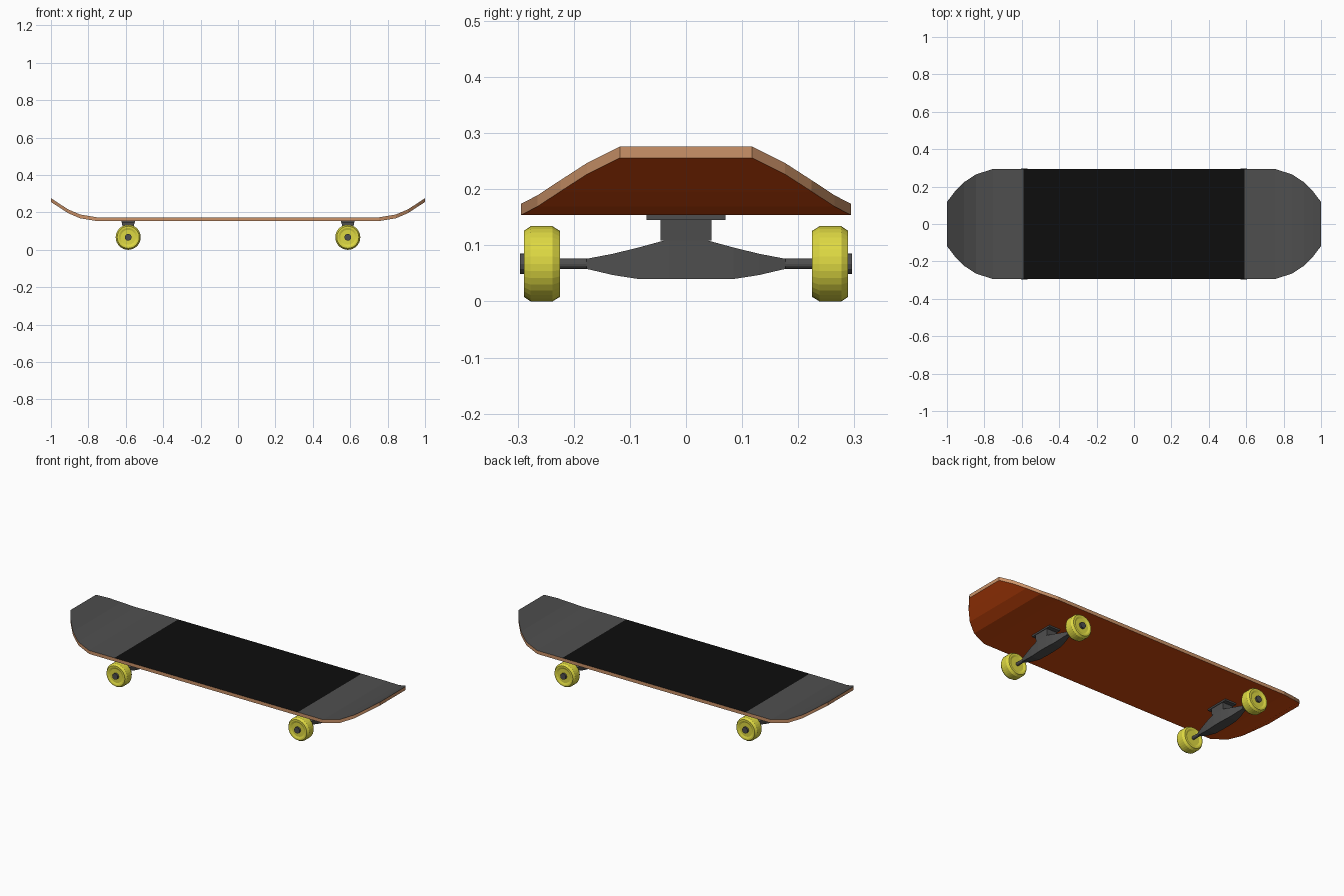
import bpy, bmesh, math

if "Cube" in bpy.data.objects:
    bpy.data.objects.remove(bpy.data.objects["Cube"])

def material(name, rgb):
    m = bpy.data.materials.new(name)
    m.diffuse_color = (*rgb, 1)
    m.use_nodes = True
    m.node_tree.nodes["Principled BSDF"].inputs["Base Color"].default_value = m.diffuse_color
    return m

GRIP = material("black grip", (0.0042, 0.0042, 0.0042))
GREY = material("grey end grip", (0.078, 0.078, 0.078))
WOOD = material("light wood edge", (0.60, 0.29, 0.14))
ORANGE = material("burnt orange underside", (0.62, 0.065, 0.004))
METAL = material("dark metal", (0.078, 0.078, 0.078))
YELLOW = material("yellow wheel", (0.73, 0.69, 0.055))

def finish(name, bm, mats):
    bmesh.ops.recalc_face_normals(bm, faces=bm.faces)
    me = bpy.data.meshes.new(name)
    bm.to_mesh(me)
    bm.free()
    for m in mats:
        me.materials.append(m)
    ob = bpy.data.objects.new(name, me)
    bpy.context.collection.objects.link(ob)
    return ob

def loft(rings):
    """Skin a list of closed rings of points and cap both ends."""
    bm = bmesh.new()
    vs = [[bm.verts.new(p) for p in r] for r in rings]
    n = len(vs[0])
    for a, b in zip(vs, vs[1:]):
        for i in range(n):
            j = (i + 1) % n
            bm.faces.new((a[i], a[j], b[j], b[i]))
    bm.faces.new(vs[0])
    bm.faces.new(vs[-1])
    return bm

def lathe_y(name, cx, cz, profile, mat, sides=32):
    """Turned part along y, from (y, radius) pairs."""
    rings = [[(cx + r * math.cos(t), y, cz + r * math.sin(t))
              for t in (2 * math.pi * k / sides for k in range(sides))]
             for y, r in profile]
    return finish(name, loft(rings), [mat])

def box(name, x, y, z0, z1, hx, hy, tx, ty, mat):
    """Box with separate half sizes at its bottom and top."""
    ring = lambda a, b, z: [(x - a, y - b, z), (x + a, y - b, z),
                            (x + a, y + b, z), (x - a, y + b, z)]
    return finish(name, loft([ring(hx, hy, z0), ring(tx, ty, z1)]), [mat])

# Deck: stations of x, half width, top height; mirrored in x
half = [(0.592, 0.294, 0.174), (0.755, 0.294, 0.174), (0.845, 0.265, 0.189),
        (0.908, 0.224, 0.216), (0.956, 0.176, 0.247), (1.0, 0.118, 0.276)]
stations = [(-x, w, z) for x, w, z in reversed(half)] + half
T = 0.02
bm = loft([[(x, -w, z - T), (x, w, z - T), (x, w, z), (x, -w, z)]
           for x, w, z in stations])
bmesh.ops.recalc_face_normals(bm, faces=bm.faces)
for f in bm.faces:
    c = f.calc_center_median()
    xs = [v.co.x for v in f.verts]
    if max(xs) - min(xs) < 1e-4 or abs(f.normal.y) > 0.2:
        f.material_index = 2
    elif f.normal.z < 0:
        f.material_index = 3
    else:
        f.material_index = 0 if abs(c.x) < 0.59 else 1
finish("deck", bm, [GRIP, GREY, WOOD, ORANGE])

# Hanger outline: y, bottom z, top z, half depth
hang = [(0.03, 0.040, 0.111, 0.030), (0.085, 0.040, 0.096, 0.027),
        (0.130, 0.047, 0.085, 0.020), (0.177, 0.058, 0.076, 0.010)]
hang = [(-y, b, t, d) for y, b, t, d in reversed(hang)] + hang
AZ = 0.067

for sx, end in ((-1, "rear"), (1, "front")):
    x = sx * 0.587
    # Truck: mounting plate, riser block, hanger, axle
    box(end + "_baseplate", x, 0, 0.145, 0.155, 0.036, 0.070, 0.036, 0.070, METAL)
    box(end + "_truck_block", x, 0, 0.109, 0.146, 0.030, 0.045, 0.033, 0.045, METAL)
    finish(end + "_hanger", loft([[(x - d, y, b), (x + d, y, b), (x + d, y, t),
                                   (x - d, y, t)] for y, b, t, d in hang]), [METAL])
    lathe_y(end + "_axle", x, AZ, [(-0.29, 0.0095), (0.29, 0.0095)], METAL, 16)
    # Wheels with a shallow dish on both faces, and axle nuts
    for sy, side in ((-1, "near"), (1, "far")):
        prof = [(0.229, 0.018), (0.229, 0.040), (0.225, 0.050), (0.225, 0.059),
                (0.238, 0.067), (0.277, 0.067), (0.289, 0.059), (0.289, 0.050),
                (0.285, 0.040), (0.285, 0.018)]
        lathe_y(f"{end}_{side}_wheel", x, AZ, [(sy * y, r) for y, r in prof], YELLOW)
        lathe_y(f"{end}_{side}_nut", x, AZ,
                [(sy * 0.284, 0.018), (sy * 0.296, 0.018)], METAL, 12)
